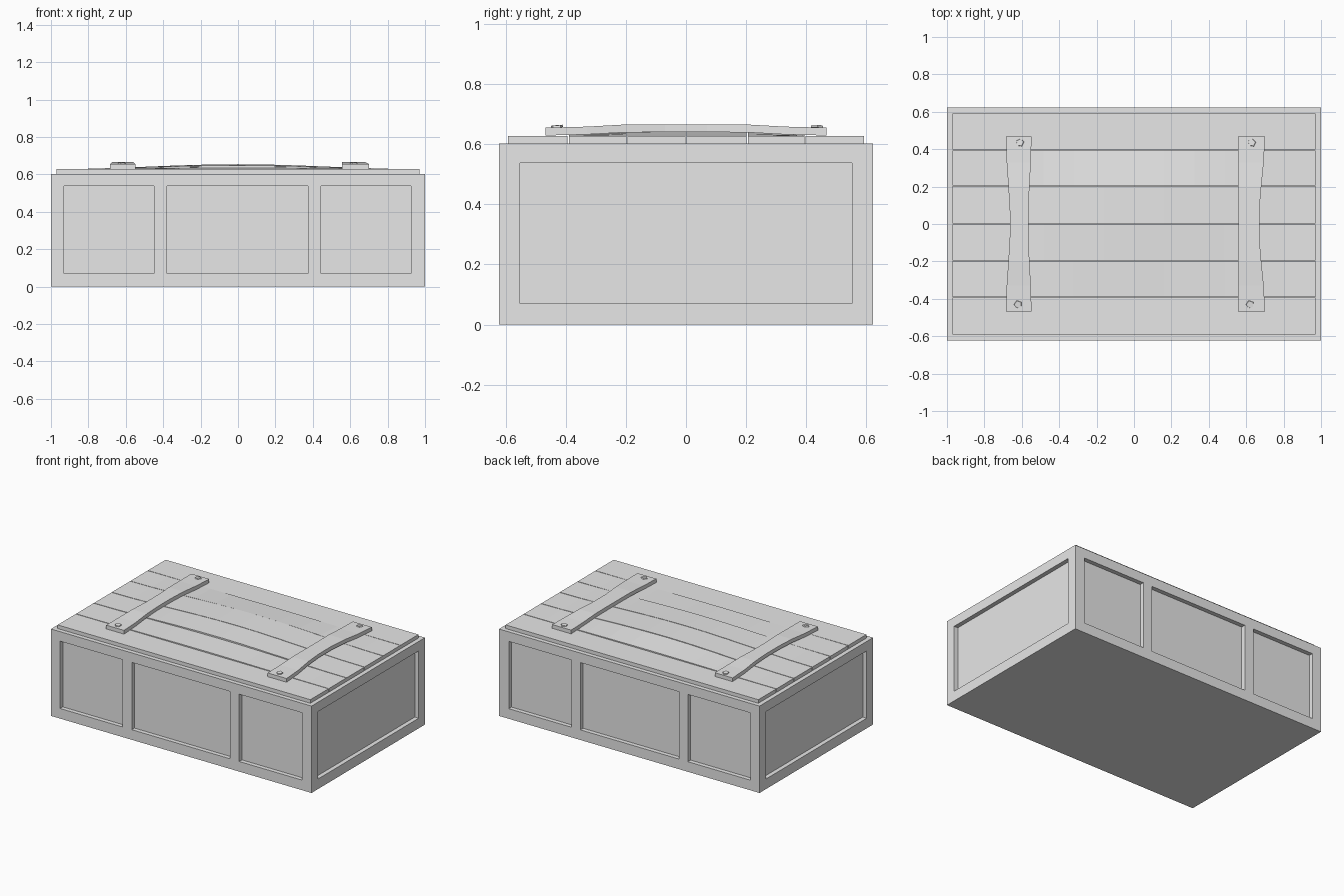
import bpy, bmesh, math
from mathutils import Vector

cube = bpy.data.objects.get("Cube")
if cube:
    bpy.data.objects.remove(cube, do_unlink=True)

grey = bpy.data.materials.new("plain_grey")
grey.use_nodes = True
grey.diffuse_color = (0.8, 0.8, 0.8, 1)
grey.node_tree.nodes["Principled BSDF"].inputs["Base Color"].default_value = (0.8, 0.8, 0.8, 1)


def finish(bm, name):
    bmesh.ops.recalc_face_normals(bm, faces=bm.faces)
    mesh = bpy.data.meshes.new(name)
    bm.to_mesh(mesh)
    bm.free()
    mesh.materials.append(grey)
    obj = bpy.data.objects.new(name, mesh)
    bpy.context.collection.objects.link(obj)
    return obj


def box(lo, hi):
    """A box between two corners."""
    bm = bmesh.new()
    bmesh.ops.create_cube(bm, size=1)
    lo, hi = Vector(lo), Vector(hi)
    for v in bm.verts:
        v.co = (lo + hi) / 2 + v.co * (hi - lo)
    return bm


def slice_axis(bm, axis, positions):
    """Cut the mesh straight across one axis at each position."""
    normal = Vector((0, 0, 0))
    normal[axis] = 1
    for p in positions:
        geom = bm.verts[:] + bm.edges[:] + bm.faces[:]
        bmesh.ops.bisect_plane(bm, geom=geom, plane_co=normal * p, plane_no=normal)


# Crate body with sunken panels: three on front and back, one on each end
front_panels = [(-0.93, -0.45), (-0.38, 0.375), (0.445, 0.925)]
end_panels = [(-0.553, 0.553)]
panel_z = (0.07, 0.537)
bm = box((-1, -0.622, 0), (1, 0.622, 0.603))
slice_axis(bm, 0, [x for span in front_panels for x in span])
slice_axis(bm, 1, end_panels[0])
slice_axis(bm, 2, panel_z)


def is_panel(face):
    c, n = face.calc_center_median(), face.normal
    if abs(n.z) > 0.5 or not panel_z[0] < c.z < panel_z[1]:
        return False
    spans, along = (front_panels, c.x) if abs(n.y) > 0.5 else (end_panels, c.y)
    return any(a < along < b for a, b in spans)


bm.normal_update()
sunk = bmesh.ops.extrude_discrete_faces(bm, faces=[f for f in bm.faces if is_panel(f)])["faces"]
for f in sunk:
    bmesh.ops.translate(bm, verts=f.verts, vec=f.normal * -0.03)
finish(bm, "crate_body")

# Lid planks: the inner ones bow upward at mid length
seams = [-0.592, -0.392, -0.196, 0.0, 0.204, 0.396, 0.592]
rises = [(0, 0), (0.006, 0.012), (0.02, 0.026), (0.026, 0.026), (0.024, 0.006), (0, 0)]
gap = 0.002
for i, (front_rise, back_rise) in enumerate(rises):
    y0, y1 = seams[i] + gap * (i > 0), seams[i + 1] - gap * (i < 5)
    bm = box((-0.97, y0, 0.6), (0.97, y1, 0.628))
    slice_axis(bm, 0, [-0.97 + 1.94 * k / 12 for k in range(1, 12)])
    for v in bm.verts:
        bow = (1 + math.cos(math.pi * v.co.x / 0.97)) / 2
        if v.co.z > 0.61:
            v.co.z += bow * (front_rise if v.co.y < (y0 + y1) / 2 else back_rise)
    finish(bm, f"lid_plank_{i + 1}")


# Waisted cross battens, slightly arched over the lid
def batten(name, x0, x1, waist0, waist1):
    half = 0.467
    bm = box((-1, -half, 0.629), (1, half, 0.655))
    slice_axis(bm, 1, [-0.33, -0.2, -0.07, 0.07, 0.2, 0.33])
    for v in bm.verts:
        t = (1 + math.cos(math.pi * v.co.y / half)) / 2
        v.co.x = (x0 + waist0 * t) if v.co.x < 0 else (x1 - waist1 * t)
        v.co.z += 0.011 * min(1, 1.6 * t)
    finish(bm, name)


# Nail heads: little tilted five-sided discs
def nail(name, x, y, turn):
    bm = bmesh.new()
    bmesh.ops.create_cone(bm, cap_ends=True, segments=5, radius1=0.022, radius2=0.02, depth=0.008)
    obj = finish(bm, name)
    obj.location = (x, y, 0.659)
    obj.rotation_euler = (math.copysign(0.1, -y), 0, turn)


batten("right_batten", -0.685, -0.548, 0.022, 0.018)
batten("left_batten", 0.555, 0.70, 0.003, 0.032)
for side, x in (("right", -0.61), ("left", 0.63)):
    nail(f"{side}_front_nail", x - 0.01, -0.43, 0.3)
    nail(f"{side}_back_nail", x, 0.435, 1.1)
